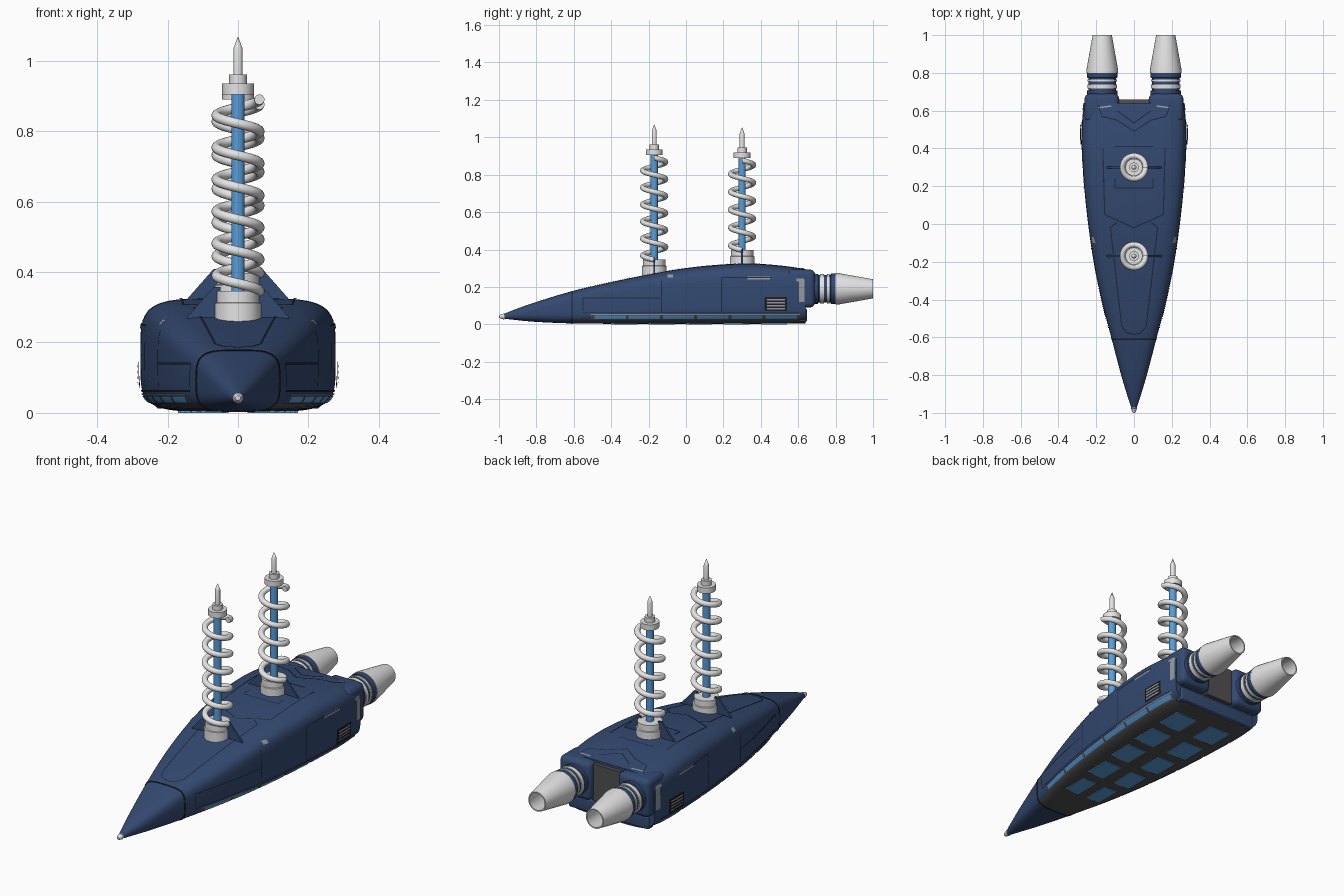
import bpy, bmesh, math
from mathutils import Vector, Matrix

if "Cube" in bpy.data.objects:
    bpy.data.objects.remove(bpy.data.objects["Cube"])

def mat(name, r, g, b):
    m = bpy.data.materials.new(name)
    m.diffuse_color = (r, g, b, 1)
    m.use_nodes = True
    m.node_tree.nodes["Principled BSDF"].inputs["Base Color"].default_value = m.diffuse_color
    return m

NAVY = mat("navy_paint", .034, .068, .165)
LINE = mat("panel_line", .014, .024, .055)
DARK = mat("underside_grey", .085, .08, .085)
LIGHT = mat("light_metal", .78, .78, .79)
BLUE = mat("mast_blue", .10, .34, .70)
GREY = mat("worn_grey", .30, .32, .36)
BLACK = mat("black_rubber", .014, .014, .018)

def finish(name, bm, mats, angle=40, recalc=True):
    if recalc:
        bmesh.ops.recalc_face_normals(bm, faces=bm.faces)
    me = bpy.data.meshes.new(name)
    bm.to_mesh(me)
    bm.free()
    for m in mats:
        me.materials.append(m)
    me.shade_smooth()
    me.set_sharp_from_angle(angle=math.radians(angle))
    ob = bpy.data.objects.new(name, me)
    bpy.context.collection.objects.link(ob)
    return ob

# hull stations: y, half width, top z, bottom z, roundness power
ST = [(-.985, .010, .052, .032, 2), (-.9, .038, .085, .022, 2.3), (-.8, .068, .120, .013, 2.8),
      (-.61, .118, .177, .005, 3.8), (-.4, .172, .226, .003, 4.4), (-.2, .213, .267, .003, 4.8),
      (0, .243, .301, .003, 5), (.2, .264, .320, .003, 5), (.35, .273, .325, .003, 5),
      (.5, .277, .315, .003, 5), (.64, .266, .296, .005, 5)]

def station(y):
    y = min(max(y, ST[0][0]), ST[-1][0])
    i = next(k for k in range(len(ST) - 1) if y <= ST[k + 1][0])
    slope = lambda k, c: ((ST[min(k + 1, len(ST) - 1)][c] - ST[max(k - 1, 0)][c]) /
                          (ST[min(k + 1, len(ST) - 1)][0] - ST[max(k - 1, 0)][0]))
    p, q = ST[i], ST[i + 1]
    d = q[0] - p[0]
    t = (y - p[0]) / d
    h = [(2*t**3 - 3*t*t + 1) * p[c] + (t**3 - 2*t*t + t) * d * slope(i, c)
         + (3*t*t - 2*t**3) * q[c] + (t**3 - t*t) * d * slope(i + 1, c) for c in range(1, 5)]
    return h[0], (h[1] + h[2]) / 2, (h[1] - h[2]) / 2, h[3]

def section(y, grow=0, n=56):
    a, zc, b, p = station(y)
    pts = []
    for k in range(n):
        c, s = math.cos(2 * math.pi * k / n), math.sin(2 * math.pi * k / n)
        f = lambda v: math.copysign(abs(v) ** (2 / p), v) if abs(v) > 1e-9 else 0
        pts.append((f(c) * (a + grow), y, zc + f(s) * (b + grow)))
    return pts

def loft(name, rings, mats, rule=None):
    bm = bmesh.new()
    vs = [[bm.verts.new(p) for p in r] for r in rings]
    n = len(vs[0])
    for r, q in zip(vs, vs[1:]):
        for k in range(n):
            bm.faces.new((r[k], r[(k + 1) % n], q[(k + 1) % n], q[k]))
    bm.faces.new(vs[0])
    bm.faces.new(vs[-1])
    bmesh.ops.recalc_face_normals(bm, faces=bm.faces)
    if rule:
        for f in bm.faces:
            f.material_index = rule(f)
    return finish(name, bm, mats)

# hull with dark underside
def under(f):
    return int(f.normal.z < -.75 and f.calc_center_median().y > -.61)
ys = [-.985 + .375 * k / 15 for k in range(16)] + [-.61 + 1.25 * k / 50 for k in range(1, 51)]
loft("hull", [section(y) for y in ys], [NAVY, DARK], under)
loft("nose_seam", [section(-.613), section(-.613, .002), section(-.607, .002), section(-.607)], [BLACK])

# surface mappings used for panel lines and plates
def on_top(x, y, off=.003):
    a, zc, b, p = station(y)
    return Vector((x, y, zc + b * max(0, 1 - abs(x / a) ** p) ** (1 / p) + off))

def on_side(y, z, off=.003):
    a, zc, b, p = station(y)
    return Vector((a * max(0, 1 - abs((z - zc) / b) ** p) ** (1 / p) + off, y, z))

def ribbons(name, paths, width, m, fn, mirror=True):
    bm = bmesh.new()
    for path in paths:
        for p, q in zip(path, path[1:]):
            p, q = Vector(p), Vector(q)
            side = Vector((p.y - q.y, q.x - p.x)).normalized() * width / 2
            steps = max(1, int((q - p).length / .025))
            grid = [[fn(*(p.lerp(q, i / steps) + side * w)) for w in (-1, 0, 1)] for i in range(steps + 1)]
            for s in ((1, -1) if mirror else (1,)):
                vs = [[bm.verts.new((s * v.x, v.y, v.z)) for v in r] for r in grid]
                for r, t in zip(vs, vs[1:]):
                    for k in range(2):
                        bm.faces.new((r[k], r[k + 1], t[k + 1], t[k]))
    bm.normal_update()
    for f in bm.faces:   # face away from the hull axis
        c = f.calc_center_median()
        if f.normal.dot(c - Vector((0, c.y, .16))) < 0:
            f.normal_flip()
    return finish(name, bm, [m], recalc=False)

# deck panel lines
ribbons("deck_panel_lines", [
    [(0, -.585), (.04, -.575), (.065, -.54), (.125, -.02), (.09, .01)],
    [(0, -.02), (.155, .05), (.165, .40)],
    [(0, .49), (.09, .55), (.17, .57), (.19, .63)],
    [(0, .535), (.09, .60)],
    [(0, .41), (.10, .41)], [(0, .19), (.10, .19), (.10, .24)]], .006, LINE, on_top)
ribbons("deck_wear", [[(.12, .625), (.19, .615)]], .008, GREY, on_top)

# side panel lines, vents, wear
ribbons("side_panel_lines", [
    [(-.55, .075), (-.55, .14), (-.14, .14)], [(-.13, .07), (-.13, .235)],
    [(.19, .07), (.19, .25), (.46, .25)], [(-.55, .062), (.6, .062)]], .005, LINE, on_side)
ribbons("side_wear", [[(.33, .247), (.45, .247)], [(.59, .238), (.63, .238)],
                      [(-.1, .258), (-.07, .258)]], .016, GREY, on_side)
ribbons("rear_wear_strip", [[(.618, .12), (.618, .24)]], .03, GREY, on_side)
ribbons("vent_frame", [[(.42, .108), (.54, .108)]], .075, BLACK, lambda y, z: on_side(y, z, .006))
ribbons("vent_slats", [[(.432, .084 + .016 * k), (.528, .084 + .016 * k)] for k in range(4)], .007, GREY,
        lambda y, z: on_side(y, z, .009))

# lower side light strip
ribbons("light_strip_frame", [[(-.51, .038), (.61, .038)]], .026, DARK, lambda y, z: on_side(y, z, .002))
ribbons("light_strip_windows", [[(-.49 + .183 * k, .038), (-.322 + .183 * k, .038)] for k in range(6)],
        .019, BLUE, lambda y, z: on_side(y, z, .005))
ribbons("light_strip_trim", [[(-.51, .053), (.61, .053)]], .004, GREY, lambda y, z: on_side(y, z, .005))

def boxes(name, items, m, bevel=0):
    bm = bmesh.new()
    for lo, hi in items:
        c = [(a + b) / 2 for a, b in zip(lo, hi)]
        s = [b - a for a, b in zip(lo, hi)]
        bmesh.ops.create_cube(bm, size=1, matrix=Matrix.Translation(c) @ Matrix.Diagonal((*s, 1)))
    if bevel:
        bmesh.ops.bevel(bm, geom=bm.edges[:], offset=bevel, segments=4, affect='EDGES', profile=.5)
    return finish(name, bm, [m])

# underside windows, two tapering columns
wins = []
for k in range(5):
    y = -.40 + k * .2
    a = station(y)[0]
    for s in (1, -1):
        x0, x1 = sorted((s * .16 * a, s * .62 * a))
        wins.append(((x0, y, 0), (x1, y + .14, .007)))
boxes("underside_windows", wins, BLUE)

# rear engine housings and recessed bulkhead
boxes("engine_housings", [((s * .17 - .092, .54, .09), (s * .17 + .092, .69, .293)) for s in (1, -1)], NAVY, .028)
boxes("rear_bulkhead", [((-.08, .62, .09), (.08, .66, .283))], DARK)
boxes("rear_ledge", [((-.235, .60, .012), (.235, .648, .085))], NAVY, .012)

def lathe(name, prof, m, loc, axis='Z', n=32, angle=40):
    bm = bmesh.new()
    rows = []
    for r, h in prof:
        if r == 0:
            rows.append([bm.verts.new((0, 0, h))] * n)
        else:
            rows.append([bm.verts.new((r * math.cos(2 * math.pi * k / n), r * math.sin(2 * math.pi * k / n), h))
                         for k in range(n)])
    for r, q in zip(rows, rows[1:]):
        for k in range(n):
            j = (k + 1) % n
            bm.faces.new(list(dict.fromkeys((r[k], r[j], q[j], q[k]))))
    rot = Matrix.Rotation(-math.pi / 2, 4, 'X') if axis == 'Y' else Matrix()
    bmesh.ops.transform(bm, matrix=Matrix.Translation(loc) @ rot, verts=bm.verts)
    return finish(name, bm, [m], angle)

# engines
for s, tag in ((1, "right"), (-1, "left")):
    c = (s * .168, 0, .19)
    lathe(f"engine_collar_{tag}", [(0, .66), (.08, .66), (.08, .706), (.074, .708), (.074, .772),
                                   (.081, .775), (.081, .806), (0, .806)], NAVY, c, 'Y')
    for h, w in ((.728, .011), (.76, .006)):
        lathe(f"engine_ring_{tag}", [(.06, h - w), (.079, h - w), (.079, h + w), (.06, h + w)], LIGHT, c, 'Y')
    lathe(f"engine_nozzle_{tag}", [(0, .8), (.084, .8), (.084, .815), (.051, 1), (.045, 1), (.06, .87), (0, .87)],
          LIGHT, c, 'Y')
    lathe(f"nozzle_core_{tag}", [(.057, .871), (.02, .88), (0, .91)], GREY, c, 'Y')

# nose tip
lathe("nose_tip", [(0, -1), (.007, -.998), (.011, -.992), (.013, -.98), (.015, -.978), (.015, -.97), (0, -.97)],
      LIGHT, (0, 0, .042), 'Y', 20)

# spring masts
def mast(tag, y, z0, coil0, coil1, turns, cap, tip):
    c = (0, y, 0)
    lathe(f"{tag}_mast_base", [(0, z0 - .02), (.066, z0 - .02), (.066, z0 + .04), (.06, z0 + .042),
                               (.06, z0 + .074), (0, z0 + .074)], LIGHT, c)
    lathe(f"{tag}_mast_rod", [(0, z0), (.019, z0), (.019, cap + .01), (0, cap + .01)], BLUE, c, n=20)
    lathe(f"{tag}_mast_cap", [(0, cap), (.045, cap), (.045, cap + .03), (.025, cap + .03), (.025, cap + .056),
                              (0, cap + .056)], LIGHT, c)
    lathe(f"{tag}_mast_tip", [(.013, cap + .05), (.013, tip - .035), (0, tip)], LIGHT, c, n=16)
    n, rings = int(turns * 36), []
    for i in range(n + 1):
        t = -2 * math.pi * turns * i / n
        d = Vector((math.cos(t), math.sin(t), 0))
        p = Vector((0, y, coil0 + (coil1 - coil0) * i / n)) + d * .061
        rings.append([p + d * .0145 * math.cos(k * math.pi / 7) + Vector((0, 0, .0145 * math.sin(k * math.pi / 7)))
                      for k in range(14)])
    loft(f"{tag}_mast_spring", rings, [LIGHT])
    # side gussets
    bm = bmesh.new()
    for s in (1, -1):
        prof = [(.05, z0 - .03), (.145, z0 - .03), (.145, z0), (.07, z0 + .085), (.05, z0 + .085)]
        f, b = [[bm.verts.new((s * x, y + d, z)) for x, z in prof] for d in (-.005, .005)]
        bm.faces.new(f)
        bm.faces.new(b)
        for k in range(5):
            bm.faces.new((f[k], f[(k + 1) % 5], b[(k + 1) % 5], b[k]))
    finish(f"{tag}_mast_gussets", bm, [NAVY])

mast("front", -.17, .272, .345, .89, 6, .905, 1.07)
mast("rear", .30, .323, .397, .876, 5, .89, 1.055)
